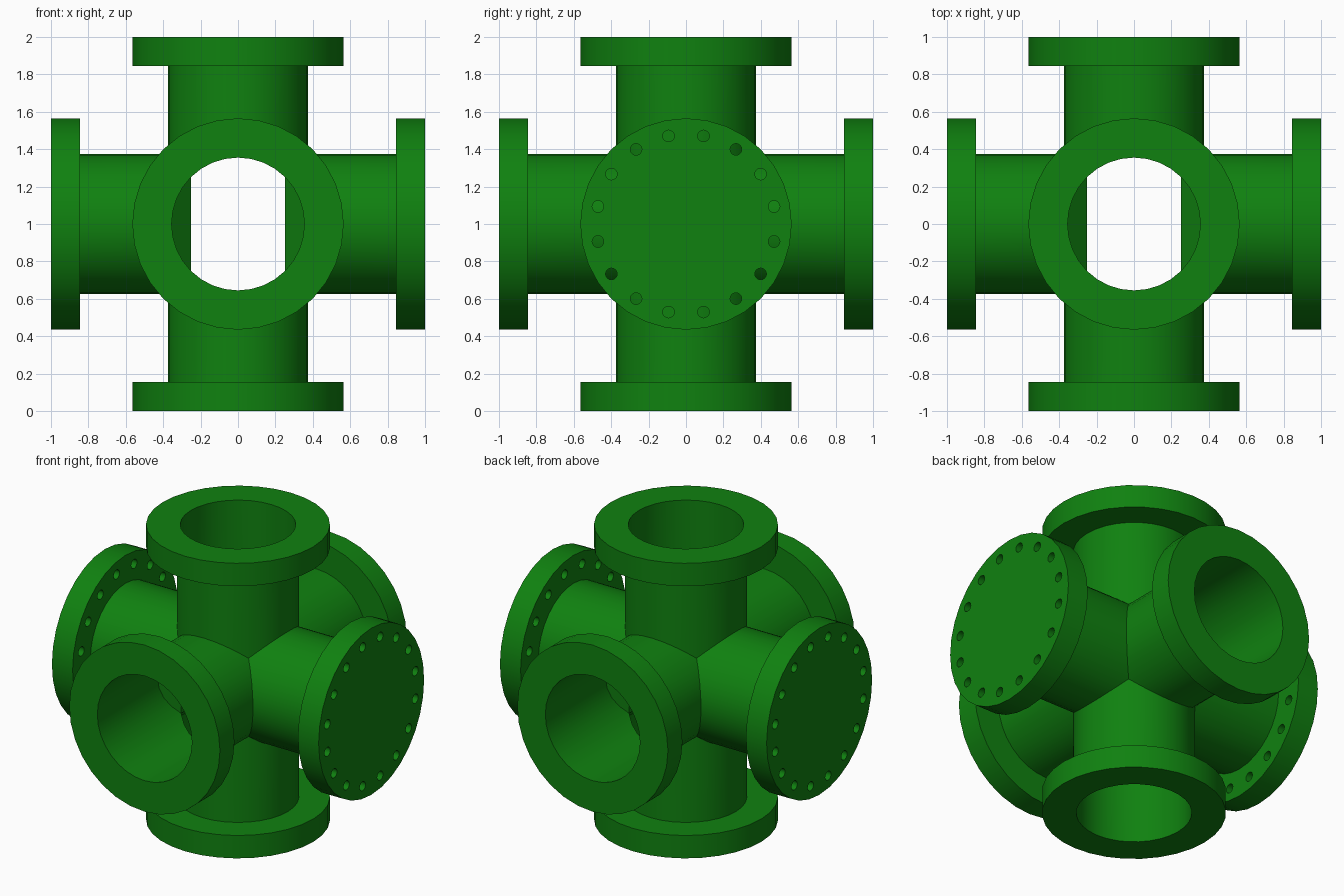
import bpy
import bmesh
from math import cos, sin, tau
from mathutils import Matrix, Vector

SIDES = 32
TUBE_R, BORE_R, FLANGE_R = 0.375, 0.355, 0.565
FLANGE_IN, END = 0.845, 1.0
CENTRE = Vector((0, 0, 1))

cube = bpy.data.objects.get("Cube")
if cube:
    bpy.data.objects.remove(cube, do_unlink=True)

green = bpy.data.materials.new("green_paint")
green.use_nodes = True
colour = (0.005, 0.22, 0.005, 1)
green.diffuse_color = colour
green.node_tree.nodes["Principled BSDF"].inputs["Base Color"].default_value = colour


def arm_matrix(direction):
    """Places local +Z along an arm, starting at the centre of the cross."""
    turn = Vector(direction).to_track_quat("Z", "Y").to_matrix().to_4x4()
    return Matrix.Translation(CENTRE) @ turn


def finish(name, bm, matrix):
    bm.transform(matrix)
    mesh = bpy.data.meshes.new(name)
    bm.to_mesh(mesh)
    bm.free()
    mesh.materials.append(green)
    obj = bpy.data.objects.new(name, mesh)
    bpy.context.collection.objects.link(obj)
    return obj


def smooth(obj):
    bpy.ops.object.select_all(action="DESELECT")
    obj.select_set(True)
    bpy.context.view_layer.objects.active = obj
    bpy.ops.object.shade_smooth_by_angle(angle=0.5)


def ring(bm, radius, depth=None):
    """Circle of vertices; without a depth it follows the mitre joint."""
    verts = []
    for i in range(SIDES):
        a, b = radius * cos(tau * i / SIDES), radius * sin(tau * i / SIDES)
        verts.append(bm.verts.new((a, b, max(abs(a), abs(b)) if depth is None else depth)))
    return verts


def lathe(name, profile, direction):
    bm = bmesh.new()
    rings = [ring(bm, *point) for point in profile]
    for low, high in zip(rings, rings[1:]):
        for i in range(SIDES):
            j = (i + 1) % SIDES
            bm.faces.new((low[i], low[j], high[j], high[i]))
    return finish(name, bm, arm_matrix(direction))


def plug(name, direction):
    """Flat square with four sloping segments closing off a blind arm."""
    bm = bmesh.new()
    verts = ring(bm, BORE_R)
    quarter = SIDES // 4
    corners = [quarter // 2 + k * quarter for k in range(4)]
    bm.faces.new([verts[c] for c in reversed(corners)])
    for c in corners:
        bm.faces.new([verts[(c + k) % SIDES] for k in range(quarter, -1, -1)])
    return finish(name, bm, arm_matrix(direction))


def cylinder(bm, radius, low, high, sides, x=0, y=0):
    place = Matrix.Translation((x, y, (low + high) / 2))
    bmesh.ops.create_cone(bm, cap_ends=True, segments=sides, radius1=radius,
                          radius2=radius, depth=high - low, matrix=place)


def blind_flange(name, direction, holes=16, circle=0.48):
    """Solid disc drilled with a ring of bolt holes."""
    bm = bmesh.new()
    cylinder(bm, FLANGE_R, FLANGE_IN, END, SIDES)
    disc = finish(name, bm, arm_matrix(direction))
    bm = bmesh.new()
    for k in range(holes):
        angle = tau * (k + 0.5) / holes
        cylinder(bm, 0.031, FLANGE_IN - 0.1, END + 0.1, 16,
                 circle * cos(angle), circle * sin(angle))
    drill = finish("bolt_hole_cutter", bm, arm_matrix(direction))
    drill.hide_render = True
    cut = disc.modifiers.new("bolt_holes", "BOOLEAN")
    cut.operation, cut.solver, cut.object = "DIFFERENCE", "EXACT", drill
    bpy.context.view_layer.objects.active = disc
    bpy.ops.object.modifier_apply(modifier=cut.name)
    bpy.data.objects.remove(drill, do_unlink=True)
    return disc


# Open arms: pipe, flange and bore in one turned profile
open_profile = [(TUBE_R,), (TUBE_R, FLANGE_IN), (FLANGE_R, FLANGE_IN),
                (FLANGE_R, END), (BORE_R, END), (BORE_R,)]
open_arms = {"front": (0, -1, 0), "back": (0, 1, 0),
             "top": (0, 0, 1), "bottom": (0, 0, -1)}
for side, direction in open_arms.items():
    smooth(lathe(side + "_open_arm", open_profile, direction))

# Blind arms: plain pipe, drilled flange and inner plug
for side, direction in {"left": (1, 0, 0), "right": (-1, 0, 0)}.items():
    smooth(lathe(side + "_pipe", [(TUBE_R,), (TUBE_R, FLANGE_IN)], direction))
    smooth(blind_flange(side + "_blind_flange", direction))
    plug(side + "_inner_plug", direction)
